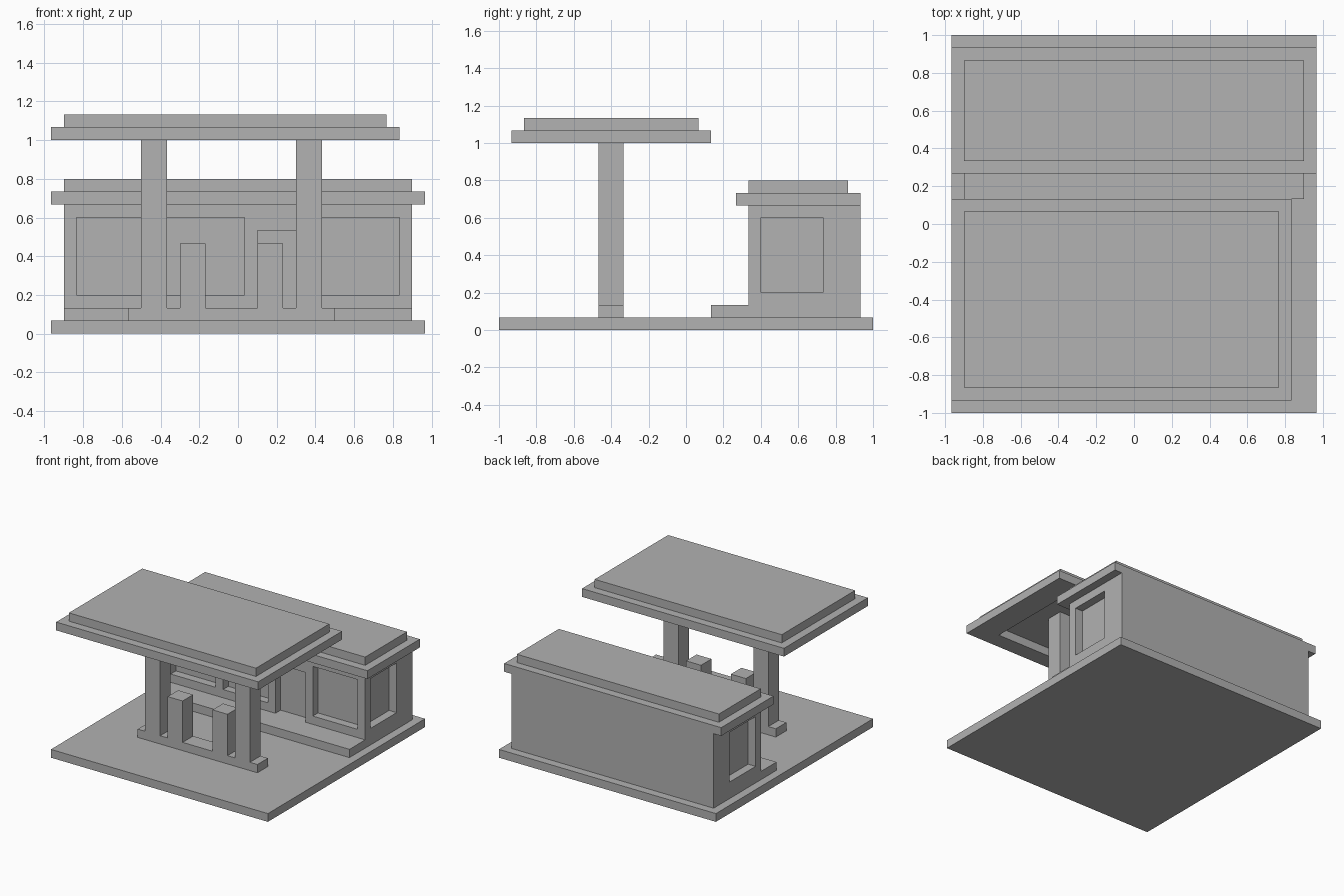
import bpy
import bmesh
from mathutils import Matrix, Vector

U = 1 / 15  # block size: every part sits on this grid

cube = bpy.data.objects.get("Cube")
if cube:
    bpy.data.objects.remove(cube, do_unlink=True)

grey = bpy.data.materials.new("plain_grey")
grey.use_nodes = True
colour = (0.445, 0.445, 0.445, 1)
grey.diffuse_color = colour
grey.node_tree.nodes["Principled BSDF"].inputs["Base Color"].default_value = colour


def boxes(name, *spans):
    """One object made of boxes, each given as (x0, x1, y0, y1, z0, z1) in blocks."""
    bm = bmesh.new()
    for x0, x1, y0, y1, z0, z1 in spans:
        centre = Vector((x0 + x1, y0 + y1, z0 + z1)) * U / 2
        size = Vector((x1 - x0, y1 - y0, z1 - z0)) * U
        bmesh.ops.create_cube(bm, size=1, matrix=Matrix.Translation(centre) @ Matrix.Diagonal(size).to_4x4())
    mesh = bpy.data.meshes.new(name)
    bm.to_mesh(mesh)
    bm.free()
    mesh.materials.append(grey)
    obj = bpy.data.objects.new(name, mesh)
    bpy.context.collection.objects.link(obj)
    return obj


def carve(target, *spans):
    """Cut box-shaped recesses out of the target."""
    cutter = boxes("recess_cutter", *spans)
    cutter.hide_render = True
    mod = target.modifiers.new("recesses", "BOOLEAN")
    mod.operation = "DIFFERENCE"
    mod.solver = "EXACT"
    mod.object = cutter
    bpy.context.view_layer.objects.active = target
    bpy.ops.object.modifier_apply(modifier=mod.name)
    bpy.data.objects.remove(cutter, do_unlink=True)


# Ground and walkway
boxes("ground_slab", (-14.5, 14.5, -15, 15, 0, 1))
boxes("walkway", (-13.5, 13.5, 2, 5, 1, 2))

# Shop with recessed windows and door
shop = boxes("shop_walls", (-13.5, 13.5, 5, 14, 1, 10))
front_windows = [(x, x + 6, 4, 6, 3, 9) for x in (-12.5, -5.5, 6.5)]
side_windows = [(x, x + 2, 6, 11, 3, 9) for x in (-14.5, 12.5)]
front_door = (1.5, 5.5, 4, 6, 2, 8)
carve(shop, *front_windows, *side_windows, front_door)

# Shop roof in two steps
boxes("shop_roof_eave", (-14.5, 14.5, 4, 14, 10, 11))
boxes("shop_roof_top", (-13.5, 13.5, 5, 13, 11, 12))

# Pump island, pumps and posts
boxes("pump_island", (-8.5, 7.5, -7, -5, 1, 2))
for side, pump_x, post_x in (("right", -4.5, -7.5), ("left", 1.5, 4.5)):
    boxes(side + "_pump", (pump_x, pump_x + 2, -7, -5, 2, 7))
    boxes(side + "_post", (post_x, post_x + 2, -7, -5, 2, 16))

# Canopy with a hollow underside
canopy = boxes("canopy_rim", (-14.5, 12.5, -14, 2, 15, 16))
carve(canopy, (-11.5, 9.5, -12, 0, 14, 17))
boxes("canopy_top", (-13.5, 11.5, -13, 1, 16, 17))
